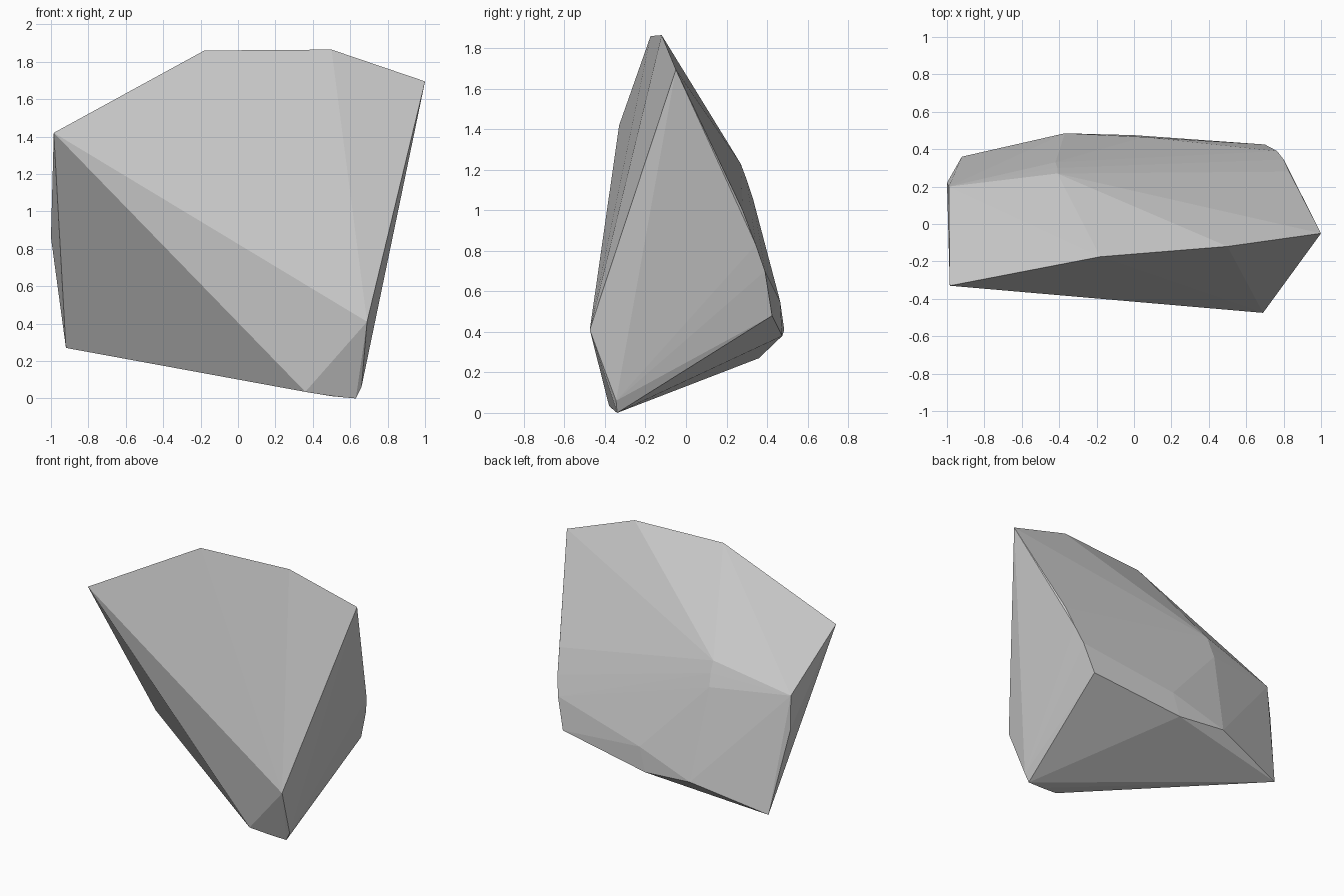
import bpy, bmesh

# Corner points of the faceted boulder, grouped by region
crest = [(-0.985, -0.33, 1.42), (-0.18, -0.175, 1.86), (0.5, -0.12, 1.865), (1, -0.05, 1.695)]
front_foot = [(0.69, -0.475, 0.41), (0.36, -0.38, 0.035), (0.5, -0.355, 0.012),
              (0.63, -0.34, 0), (0.66, -0.345, 0.06)]
left_side = [(-0.92, 0.36, 0.27), (-1, 0.22, 0.86), (-0.99, 0.20, 1.10)]
back_bulge = [(-0.37, 0.485, 0.41), (0, 0.475, 0.38), (0.05, 0.465, 0.55),
              (-0.42, 0.33, 1.06), (-0.41, 0.30, 1.15), (-0.41, 0.27, 1.23)]
right_edge = [(0.83, 0.28, 1.0), (0.80, 0.345, 0.83), (0.765, 0.39, 0.70), (0.70, 0.425, 0.48)]

# Wrap the corners in a convex shell
bm = bmesh.new()
for p in crest + front_foot + left_side + back_bulge + right_edge:
    bm.verts.new(p)
bmesh.ops.convex_hull(bm, input=bm.verts[:])
bmesh.ops.delete(bm, geom=[v for v in bm.verts if not v.link_faces], context='VERTS')
bmesh.ops.recalc_face_normals(bm, faces=bm.faces[:])

mesh = bpy.data.meshes.new("boulder")
bm.to_mesh(mesh)
bm.free()
boulder = bpy.data.objects.new("boulder", mesh)
bpy.context.collection.objects.link(boulder)
